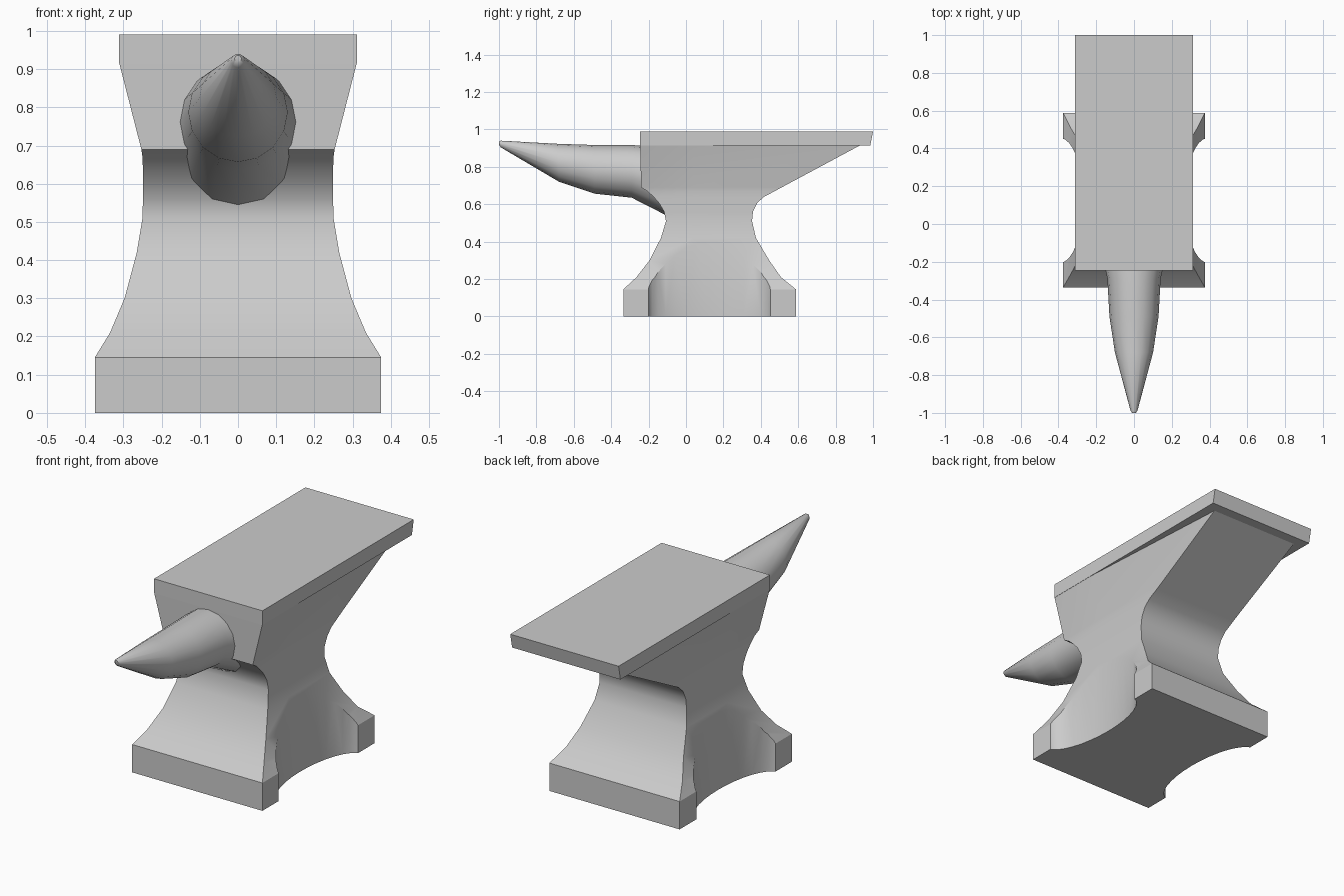
import bpy, bmesh, math

if "Cube" in bpy.data.objects:
    bpy.data.objects.remove(bpy.data.objects["Cube"])


def loft(name, rings):
    """Skin a list of matching rings and cap both ends."""
    bm = bmesh.new()
    loops = [[bm.verts.new(p) for p in ring] for ring in rings]
    n = len(loops[0])
    for a, b in zip(loops, loops[1:]):
        for i in range(n):
            j = (i + 1) % n
            bm.faces.new((a[i], a[j], b[j], b[i]))
    bm.faces.new(loops[0])
    bm.faces.new(loops[-1])
    bmesh.ops.recalc_face_normals(bm, faces=bm.faces)
    mesh = bpy.data.meshes.new(name)
    bm.to_mesh(mesh)
    bm.free()
    obj = bpy.data.objects.new(name, mesh)
    bpy.context.collection.objects.link(obj)
    return obj


def activate(obj):
    bpy.ops.object.select_all(action='DESELECT')
    obj.select_set(True)
    bpy.context.view_layer.objects.active = obj


def smooth(obj, degrees):
    activate(obj)
    bpy.ops.object.shade_smooth_by_angle(angle=math.radians(degrees))


# Body: horizontal sections (z, front y, back y, half width, half width at back)
levels = [
    (0.00, -0.335, 0.588, 0.375, 0.375),
    (0.145, -0.335, 0.588, 0.375, 0.375),
    (0.21, -0.265, 0.508, 0.335, 0.335),
    (0.30, -0.195, 0.445, 0.297, 0.297),
    (0.42, -0.134, 0.374, 0.265, 0.265),
    (0.51, -0.107, 0.353, 0.250, 0.250),
    (0.56, -0.117, 0.358, 0.249, 0.249),
    (0.605, -0.143, 0.380, 0.249, 0.249),
    (0.638, -0.172, 0.414, 0.249, 0.249),
    (0.67, -0.206, 0.474, 0.250, 0.249),
    (0.69, -0.240, 0.511, 0.253, 0.249),
    (0.92, -0.245, 0.940, 0.312, 0.258),
]
mid = 0.04
body = loft("body", [
    [(-w, yf, z), (w, yf, z), (w, mid, z), (wb, yb, z), (-wb, yb, z), (-w, mid, z)]
    for z, yf, yb, w, wb in levels])

# Scooped recesses in both sides of the foot
for side in (-1, 1):
    ring = [(side * 0.39 + 0.12 * math.cos(t), 0.125 + 0.33 * math.sin(t))
            for t in (math.tau * i / 32 for i in range(32))]
    cutter = loft("side_cutter", [[(x, y, z) for x, y in ring] for z in (-0.1, 0.6)])
    cutter.hide_render = True
    mod = body.modifiers.new("scoop", 'BOOLEAN')
    mod.operation = 'DIFFERENCE'
    mod.solver = 'EXACT'
    mod.object = cutter
    activate(body)
    bpy.ops.object.modifier_apply(modifier=mod.name)
    bpy.data.objects.remove(cutter)
smooth(body, 30)

# Face plate: flat top slab with a slightly raked heel
loft("face_plate", [
    [(-0.312, -0.245, z), (0.312, -0.245, z), (0.312, yb, z), (-0.312, yb, z)]
    for z, yb in ((0.915, 0.985), (0.99, 1.0))])

# Horn: round sections (y, centre z, radius) from the tip back into the neck
stations = [
    (-1.00, 0.927, 0.009),
    (-0.99, 0.922, 0.018),
    (-0.68, 0.822, 0.101),
    (-0.49, 0.787, 0.130),
    (-0.29, 0.776, 0.141),
    (-0.10, 0.720, 0.182),
]
horn = loft("horn", [
    [(r * math.sin(t), y, zc - r * math.cos(t))
     for t in (math.tau * i / 16 for i in range(16))]
    for y, zc, r in stations])
smooth(horn, 40)
